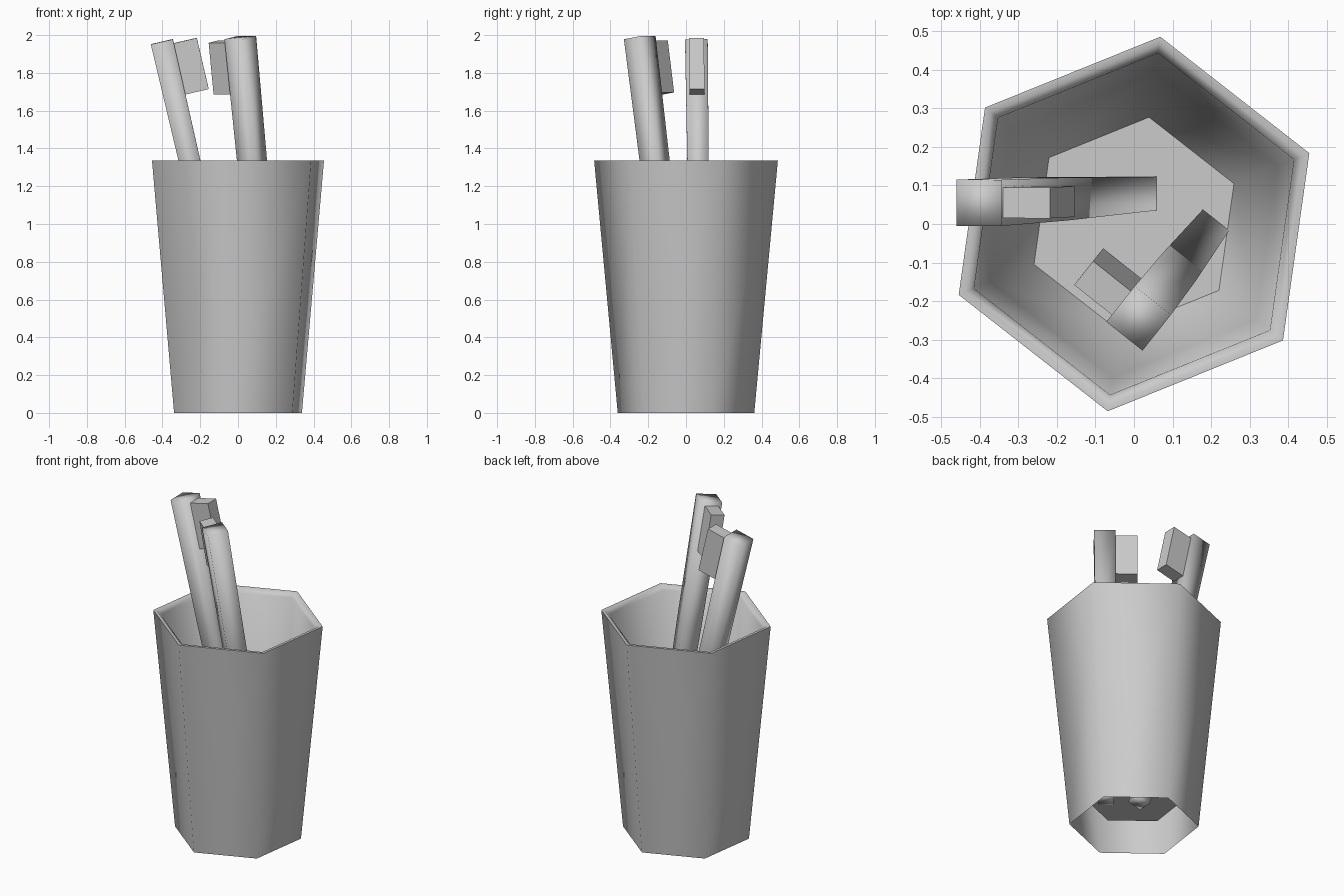
import bpy, bmesh, math
from mathutils import Vector

if "Cube" in bpy.data.objects:
    bpy.data.objects.remove(bpy.data.objects["Cube"])


def loft(name, rings, cap_start=False, cap_end=False, smooth_angle=None):
    """Skin a list of equal-length point rings."""
    bm = bmesh.new()
    vr = [[bm.verts.new(p) for p in ring] for ring in rings]
    n = len(rings[0])
    for a, b in zip(vr, vr[1:]):
        for i in range(n):
            j = (i + 1) % n
            bm.faces.new((a[i], a[j], b[j], b[i]))
    if cap_start:
        bm.faces.new(vr[0][::-1])
    if cap_end:
        bm.faces.new(vr[-1])
    if cap_start and cap_end:
        bmesh.ops.recalc_face_normals(bm, faces=bm.faces)
    me = bpy.data.meshes.new(name)
    bm.to_mesh(me)
    bm.free()
    ob = bpy.data.objects.new(name, me)
    bpy.context.collection.objects.link(ob)
    if smooth_angle:
        bpy.ops.object.select_all(action='DESELECT')
        bpy.context.view_layer.objects.active = ob
        ob.select_set(True)
        bpy.ops.object.shade_smooth_by_angle(angle=math.radians(smooth_angle))
    return ob


def hexagon(r, z):
    return [(r * math.cos(math.radians(22 + 60 * i)),
             r * math.sin(math.radians(22 + 60 * i)), z) for i in range(6)]


def rect(c, a, b, a0, a1, b0, b1):
    return [c + a * s + b * t for s, t in ((a0, b0), (a1, b0), (a1, b1), (a0, b1))]


# Six-sided cup: open base, tapered wall, lip, inner wall and raised floor
profile = [(0.365, 0.0), (0.491, 1.335), (0.472, 1.335), (0.448, 1.31),
           (0.402, 0.42), (0.28, 0.17)]
loft("cup", [hexagon(r, z) for r, z in profile], cap_end=True, smooth_angle=65)


def toothbrush(label, top, bottom, facing):
    top, bottom = Vector(top), Vector(bottom)
    u = (top - bottom).normalized()
    b = Vector(facing)
    b = (b - u * b.dot(u)).normalized()
    s = u.cross(b)
    # Handle: square bar, narrower at the foot
    rings = [rect(c, b, s, -h, h, -h, h) for c, h in
             ((bottom, 0.043), (bottom.lerp(top, 0.6), 0.056), (top, 0.06))]
    loft(label + "_handle", rings, True, True, 95)
    # Bristle block on the side of the head
    loft(label + "_bristles",
         [rect(top + u * d, b, s, 0.05, 0.185, -0.04, 0.04) for d in (-0.30, -0.022)],
         True, True)


toothbrush("left_brush", (-0.403, 0.055, 1.965), (0.030, 0.080, 0.10), (1, 0, 0))
toothbrush("right_brush", (0.012, -0.245, 1.987), (0.192, -0.016, 0.10), (-0.78, 0.62, 0))
